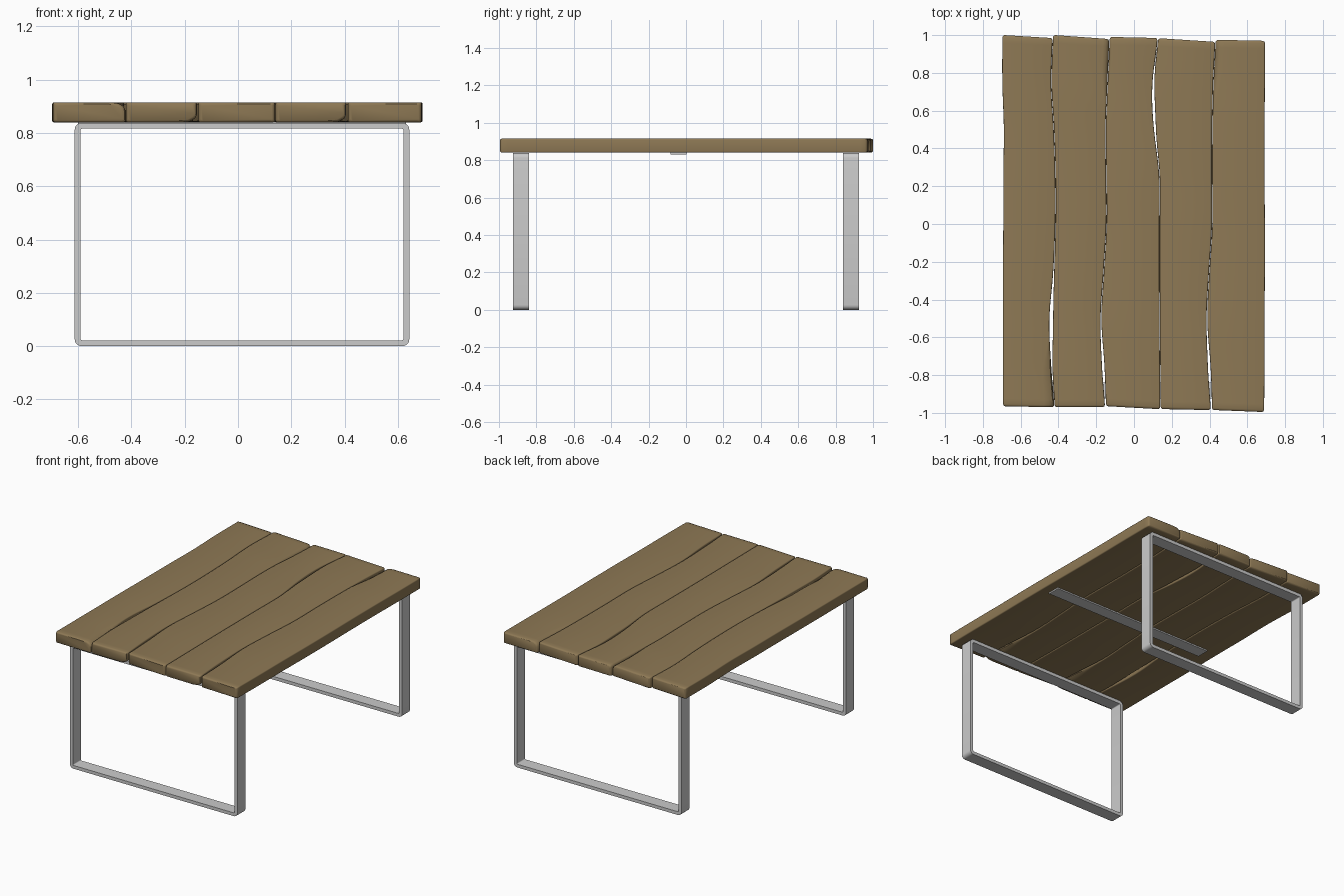
import bpy, bmesh, math

if "Cube" in bpy.data.objects:
    bpy.data.objects.remove(bpy.data.objects["Cube"])

wood = bpy.data.materials.new("wood")
wood.diffuse_color = (0.27, 0.19, 0.09, 1)
wood.use_nodes = True
wood.node_tree.nodes["Principled BSDF"].inputs["Base Color"].default_value = wood.diffuse_color
Z0, Z1 = 0.84, 0.915


def make_object(name, bm, mat=None, angle=35):
    bmesh.ops.recalc_face_normals(bm, faces=bm.faces)
    me = bpy.data.meshes.new(name)
    bm.to_mesh(me)
    bm.free()
    ob = bpy.data.objects.new(name, me)
    bpy.context.collection.objects.link(ob)
    if mat:
        me.materials.append(mat)
    bpy.ops.object.select_all(action='DESELECT')
    ob.select_set(True)
    bpy.context.view_layer.objects.active = ob
    bpy.ops.object.shade_smooth_by_angle(angle=math.radians(angle))
    return ob


def skin(bm, loops, closed=False):
    """Join successive closed loops of points with quads."""
    rings = [[bm.verts.new(p) for p in lp] for lp in loops]
    n = len(rings[0])
    pairs = list(zip(rings, rings[1:])) + ([(rings[-1], rings[0])] if closed else [])
    for a, b in pairs:
        for i in range(n):
            j = (i + 1) % n
            bm.faces.new((a[i], a[j], b[j], b[i]))
    if not closed:
        bm.faces.new(rings[0])
        bm.faces.new(rings[-1])


def smooth(t):
    t = max(0, min(1, t))
    return t * t * (3 - 2 * t)


def spline(vals, y):
    """Catmull-Rom through values evenly spaced from y=-1 to y=1."""
    n = len(vals) - 1
    u = max(0, min(n - 1e-6, (y + 1) / 2 * n))
    i = int(u)
    t = u - i
    p = [vals[max(0, min(n, i + k))] for k in (-1, 0, 1, 2)]
    return p[1] + 0.5 * t * (p[2] - p[0] + t * (2*p[0] - 5*p[1] + 4*p[2] - p[3]
                             + t * (3*(p[1] - p[2]) + p[3] - p[0])))


# Plank boundaries: x at y = -1, -.75 ... 1
seams = [
    [-.695, -.695, -.695, -.695, -.693, -.693, -.69, -.698, -.698],
    [-.42, -.435, -.438, -.425, -.416, -.416, -.424, -.438, -.43],
    [-.15, -.163, -.175, -.16, -.146, -.147, -.15, -.14, -.13],
    [.14, .138, .136, .135, .135, .135, .111, .103, .127],
    [.41, .398, .386, .398, .414, .413, .414, .42, .432],
    [.69, .692, .692, .694, .694, .692, .692, .694, .694],
]
# Widest open gap on each seam: (y, width)
gaps = [(0, 0), (-.52, .018), (-.75, .011), (.62, .012), (-.78, .012), (0, 0)]
# End positions of each plank: front left/right, back left/right
ends = [(-.965, -.97, 1, .985), (-.97, -.97, 1, .98), (-.965, -.98, .99, .985),
        (-.98, -.985, .983, .965), (-.985, -.995, .975, .97)]
# Chipped edges: plank, corner (0 bottom left, 1 bottom right, 2 top right, 3 top left), end, width
chips = [(0, 2, -1, .045), (1, 1, -1, .045), (3, 1, -1, .045),
         (1, 2, 1, .025), (4, 3, 1, .04), (2, 3, 1, .012)]


def seam_x(k, y, side):
    gy, gw = gaps[k]
    return spline(seams[k], y) + side * (.001 + gw / 2 * math.exp(-((y - gy) / .2) ** 2))


def section(k, t, inset):
    """Rounded plank cross-section at fraction t of its length."""
    fl, fr, bl, br = ends[k]
    yl, yr = fl + (bl - fl) * t, fr + (br - fr) * t
    x0, x1 = seam_x(k, yl, 1) + inset, seam_x(k + 1, yr, -1) - inset
    z0, z1 = Z0 + inset * .6, Z1 - inset * .6
    pts = []
    for c, (x, z, sx, sz) in enumerate(((x0, z0, 1, 1), (x1, z0, -1, 1),
                                        (x1, z1, -1, -1), (x0, z1, 1, -1))):
        wx = wz = .007
        for ck, cc, e, w in chips:
            if ck == k and cc == c:
                s = smooth(((2 * t - 1) * e - .6) / .25)
                wx += w * s
                wz += min(.022, w * .7) * s
        arc = []
        for i in range(4):
            a = math.pi / 2 * i / 3
            px, pz = x + sx * wx * (1 - math.sin(a)), z + sz * wz * (1 - math.cos(a))
            f = (px - x0) / (x1 - x0)
            arc.append((px, yl + (yr - yl) * f, pz))
        pts += arc if c in (1, 3) else arc[::-1]
    # order each corner so the outline runs anticlockwise
    return pts[0:4][::-1] and [p for c in range(4) for p in order(pts[4*c:4*c+4], c)]


def order(arc, c):
    key = (lambda p: p[0], lambda p: p[0], lambda p: -p[0], lambda p: -p[0])[c]
    return sorted(arc, key=key)


# Planks of the table top
for k in range(5):
    bm = bmesh.new()
    tip = [(0, .011), (.002, .004), (.006, 0)]
    rows = tip + [(i / 48, 0) for i in range(1, 48)] + [(1 - t, s) for t, s in tip[::-1]]
    skin(bm, [section(k, t, s) for t, s in rows])
    make_object(f"plank_{k + 1}", bm, wood)


def rounded_rect(x0, x1, z0, z1, r, y):
    out = []
    for cx, cz, a0 in ((x1 - r, z1 - r, 0), (x0 + r, z1 - r, 90),
                       (x0 + r, z0 + r, 180), (x1 - r, z0 + r, 270)):
        for i in range(6):
            a = math.radians(a0 + 18 * i)
            out.append((cx + r * math.cos(a), y, cz + r * math.sin(a)))
    return out


# Flat-bar leg frames
for name, yc in (("front_leg_frame", -.882), ("back_leg_frame", .882)):
    bm = bmesh.new()
    outer = (-.613, .643, 0, .838, .026)
    inner = (-.591, .621, .022, .816, .006)
    skin(bm, [rounded_rect(*outer, yc - .043), rounded_rect(*outer, yc + .043),
              rounded_rect(*inner, yc + .043), rounded_rect(*inner, yc - .043)], closed=True)
    make_object(name, bm)

# Cross strap under the middle of the top
bm = bmesh.new()
bmesh.ops.create_cube(bm, size=1)
for v in bm.verts:
    v.co = (.015 + v.co.x * 1.23, -.039 + v.co.y * .086, .8365 + v.co.z * .011)
make_object("cross_strap", bm)
